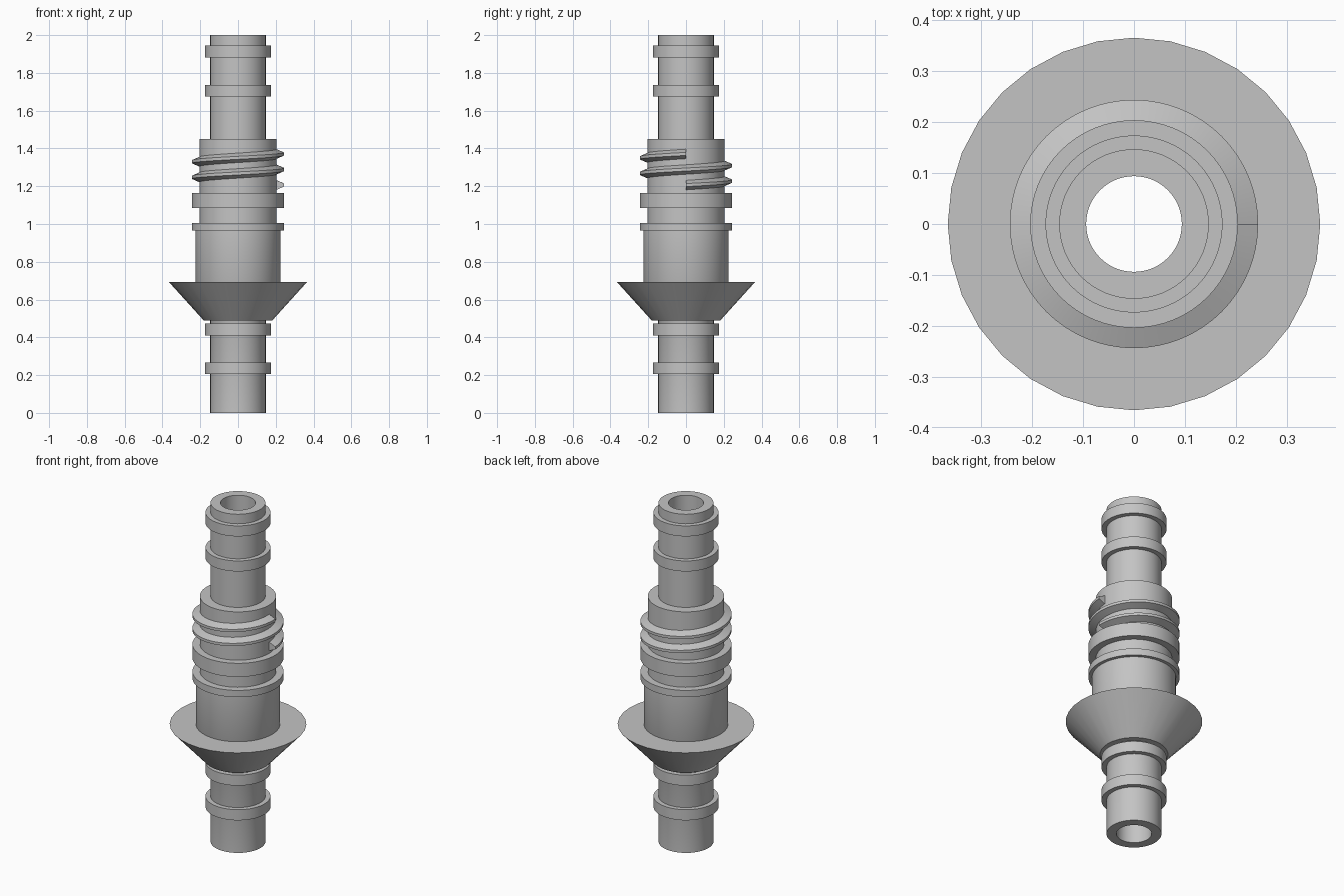
import bpy
from math import cos, sin, tau, radians

if "Cube" in bpy.data.objects:
    bpy.data.objects.remove(bpy.data.objects["Cube"], do_unlink=True)

# Single flat grey
grey = bpy.data.materials.new("light_grey")
grey.use_nodes = True
COLOR = (0.55, 0.55, 0.55, 1)
grey.diffuse_color = COLOR
grey.node_tree.nodes["Principled BSDF"].inputs["Base Color"].default_value = COLOR

BORE, TUBE, CORE, BODY, RIM = 0.094, 0.147, 0.204, 0.225, 0.244


def add_mesh(name, verts, faces):
    mesh = bpy.data.meshes.new(name)
    mesh.from_pydata(verts, [], faces)
    mesh.materials.append(grey)
    obj = bpy.data.objects.new(name, mesh)
    bpy.context.collection.objects.link(obj)
    bpy.ops.object.select_all(action="DESELECT")
    obj.select_set(True)
    bpy.context.view_layer.objects.active = obj
    bpy.ops.object.shade_smooth_by_angle(angle=radians(30))
    return obj


def lathe(name, profile, sides=64, closed=False):
    """Spin a radius/height profile, listed bottom to top on the outside."""
    n = len(profile)
    verts = [(r * cos(tau * i / sides), r * sin(tau * i / sides), z)
             for i in range(sides) for r, z in profile]
    faces = []
    for i in range(sides):
        a, b = i * n, (i + 1) % sides * n
        for j in range(n if closed else n - 1):
            k = (j + 1) % n
            faces.append((a + j, b + j, b + k, a + k))
    return add_mesh(name, verts, faces)


def collar(name, inner, outer, low, high):
    return lathe(name, [(inner, low), (outer, low), (outer, high), (inner, high)])


# Hollow stepped body with a straight bore
lathe("stepped_body", [
    (BORE, 0), (TUBE, 0), (TUBE, 0.49), (BODY, 0.69), (BODY, 0.965),
    (CORE, 0.965), (CORE, 1.45), (TUBE, 1.45), (TUBE, 2), (BORE, 2)], closed=True)

# Flared conical flange
lathe("cone_flange", [(TUBE, 0.49), (0.182, 0.49), (0.366, 0.693), (BODY, 0.693)], sides=32)

# Hose barbs on both ends
for name, low, high in [("lower_barb_1", 0.205, 0.268), ("lower_barb_2", 0.41, 0.472),
                        ("upper_barb_1", 1.675, 1.737), ("upper_barb_2", 1.882, 1.944)]:
    collar(name, TUBE, 0.174, low, high)

# Collars below the thread
collar("shoulder_collar", CORE, RIM, 0.965, 1.005)
collar("middle_collar", CORE, RIM, 1.085, 1.165)

# Two-turn helical thread with a trapezoid section and flat ends
TURNS, STEPS, START, PITCH = 2, 64, 1.206, 0.0825
section = [(CORE - 0.002, -0.026), (RIM, -0.008), (RIM, 0.008), (CORE - 0.002, 0.026)]
count = TURNS * STEPS
verts = [(r * cos(tau * i / STEPS), r * sin(tau * i / STEPS), START + PITCH * i / STEPS + z)
         for i in range(count + 1) for r, z in section]
faces = [(4 * i + j, 4 * i + 4 + j, 4 * i + 5 + j, 4 * i + 1 + j)
         for i in range(count) for j in range(3)]
faces += [(0, 1, 2, 3), tuple(4 * count + j for j in (3, 2, 1, 0))]
add_mesh("screw_thread", verts, faces)
